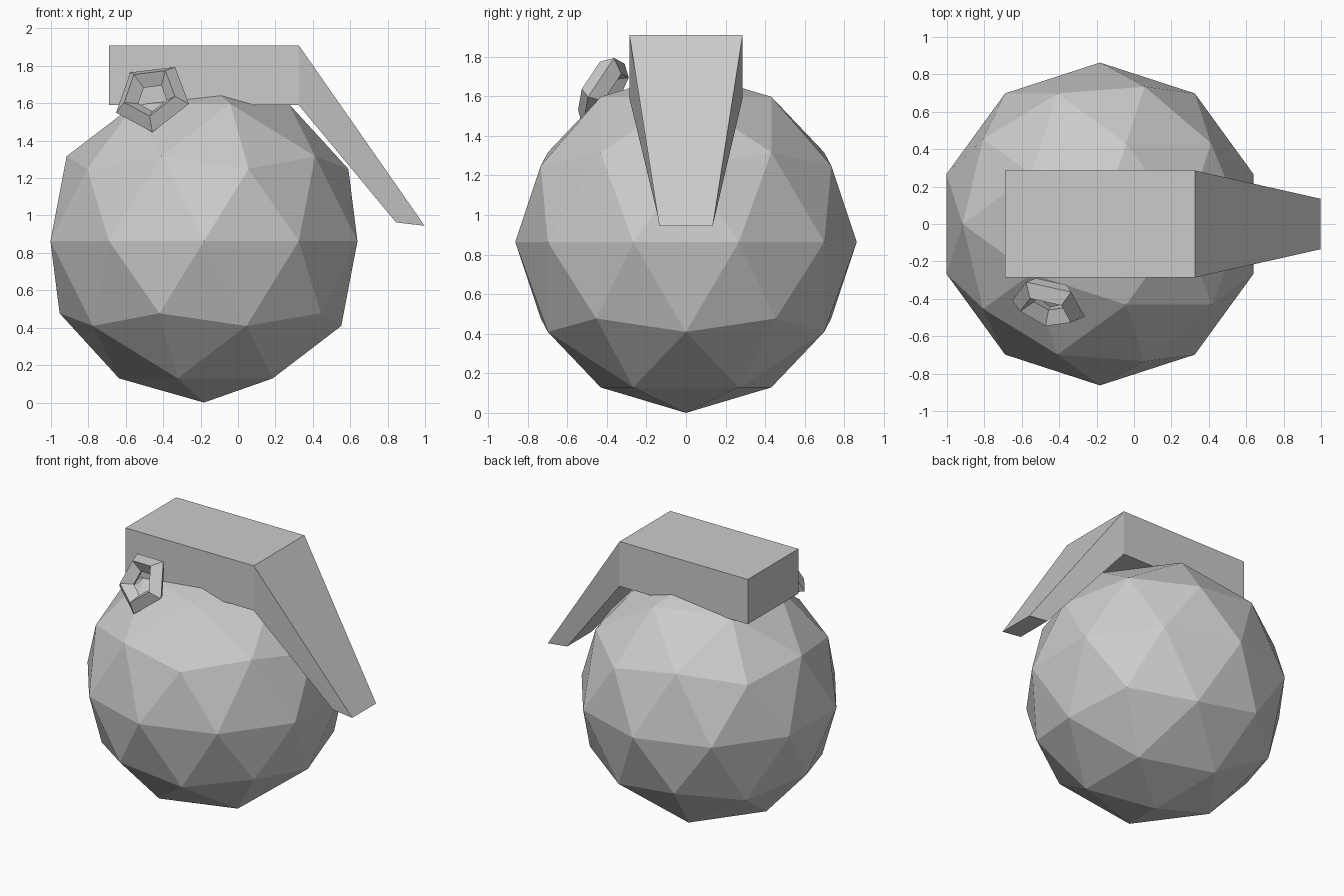
import bpy
import bmesh
from mathutils import Matrix, Vector

if "Cube" in bpy.data.objects:
    bpy.data.objects.remove(bpy.data.objects["Cube"], do_unlink=True)

# One plain grey for every part
grey = bpy.data.materials.new("plain_grey")
grey.use_nodes = True
colour = (0.6, 0.6, 0.6, 1)
grey.diffuse_color = colour
grey.node_tree.nodes["Principled BSDF"].inputs["Base Color"].default_value = colour


def finish(name):
    obj = bpy.context.object
    obj.name = obj.data.name = name
    obj.data.materials.append(grey)
    return obj


# Faceted round body
bpy.ops.mesh.primitive_ico_sphere_add(subdivisions=2, radius=0.863, location=(-0.182, 0, 0.863))
finish("body")

# Cap block, whose right-hand end is extruded into a tapering lever
bpy.ops.mesh.primitive_cube_add(size=1)
cap = finish("cap_and_lever")
bm = bmesh.new()
bm.from_mesh(cap.data)
bmesh.ops.transform(bm, verts=bm.verts, matrix=Matrix.Translation((-0.182, 0, 1.75))
                    @ Matrix.Diagonal((1.014, 0.572, 0.32, 1)))
end = max(bm.faces, key=lambda f: f.calc_center_median().x)
tip = bmesh.ops.extrude_face_region(bm, geom=[end])["geom"]
bmesh.ops.delete(bm, geom=[end], context='FACES_ONLY')
for v in (g for g in tip if isinstance(g, bmesh.types.BMVert)):
    upper = v.co.z > 1.75
    v.co = (0.998 if upper else 0.845, 0.135 if v.co.y > 0 else -0.135, 0.945 if upper else 0.963)
bmesh.ops.recalc_face_normals(bm, faces=bm.faces)
bm.to_mesh(cap.data)
bm.free()

# Five-sided pull ring, tilted out from the cap
axis = Vector((-0.245, -0.845, 0.47)).normalized()
down = Vector((0, -0.1, -0.185))
down = (down - axis * down.dot(axis)).normalized()
side = axis.cross(down)
bpy.ops.mesh.primitive_torus_add(major_segments=5, minor_segments=4, major_radius=0.147, minor_radius=0.064)
ring = finish("pull_ring")
ring.matrix_world = Matrix.Translation((-0.457, -0.42, 1.63)) @ Matrix((down, side, axis)).transposed().to_4x4()
